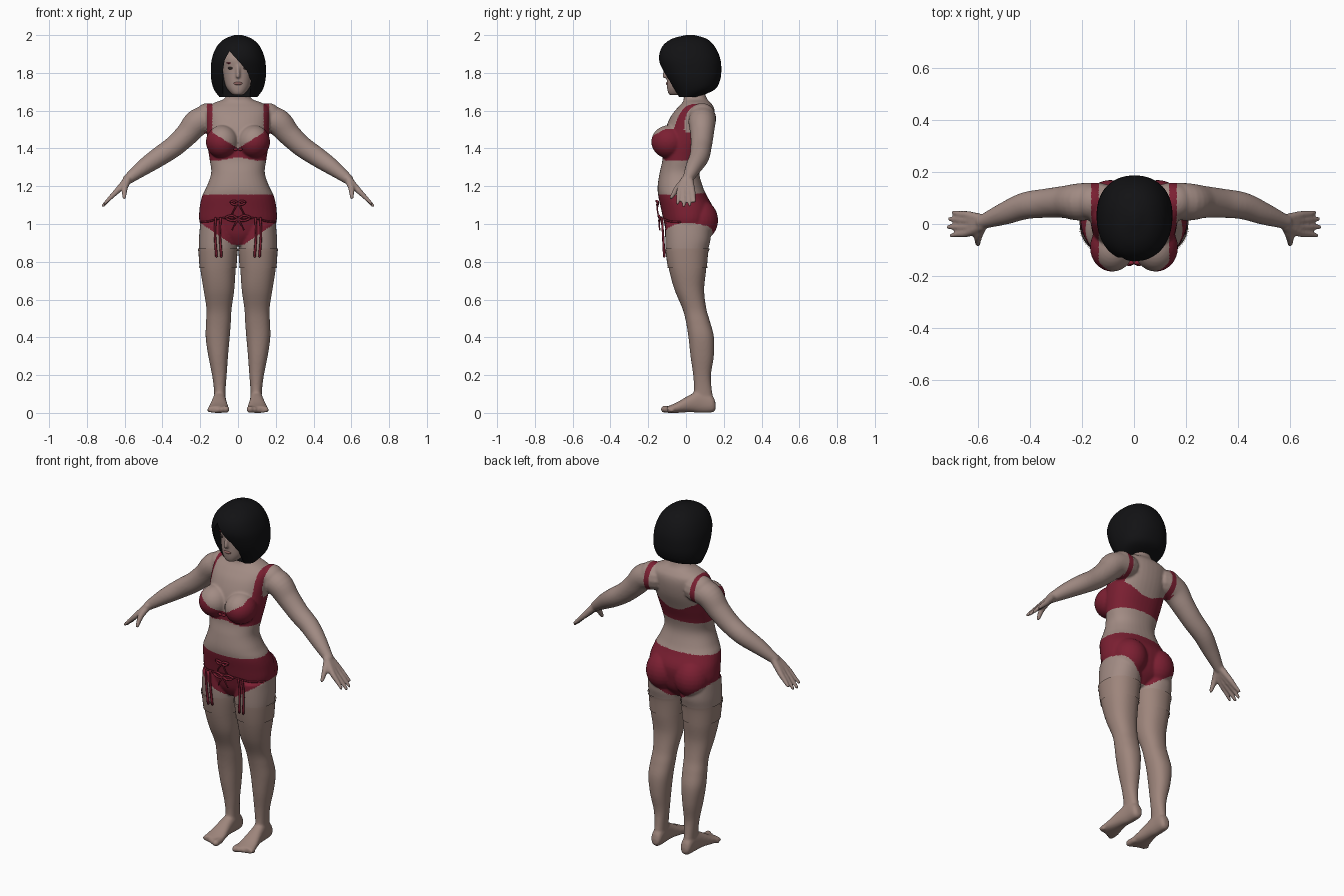
import bpy, bmesh, math
from mathutils import Vector, Matrix

if "Cube" in bpy.data.objects:
    bpy.data.objects.remove(bpy.data.objects["Cube"])


def material(name, rgb):
    m = bpy.data.materials.new(name)
    m.use_nodes = True
    m.diffuse_color = (*rgb, 1)
    m.node_tree.nodes["Principled BSDF"].inputs["Base Color"].default_value = (*rgb, 1)
    return m


SKIN = material("skin", (0.36, 0.26, 0.23))
STOCKING = material("stocking", (0.34, 0.235, 0.2))
RED = material("red_lace", (0.2, 0.014, 0.032))
HAIR = material("black_hair", (0.006, 0.006, 0.007))
LIPS = material("lips", (0.28, 0.13, 0.12))
EYES = material("dark_eyes", (0.03, 0.02, 0.02))


def smooth_rows(rows, sub=5):
    """Catmull-Rom interpolation between rows of numbers."""
    out = []
    for i in range(len(rows) - 1):
        a, b, c, d = (rows[max(0, min(len(rows) - 1, i + k))] for k in (-1, 0, 1, 2))
        for s in range(sub):
            t = s / sub
            out.append([0.5 * (2 * q + (r - p) * t + (2 * p - 5 * q + 4 * r - w) * t * t
                               + (3 * q - p - 3 * r + w) * t ** 3) for p, q, r, w in zip(a, b, c, d)])
    return out + [list(rows[-1])]


def skin_rings(bm, rings, caps=True):
    loops = [[bm.verts.new(p) for p in ring] for ring in rings]
    n = len(loops[0])
    for a, b in zip(loops, loops[1:]):
        for i in range(n):
            bm.faces.new((a[i], a[(i + 1) % n], b[(i + 1) % n], b[i]))
    if caps:
        bm.faces.new(loops[0][::-1])
        bm.faces.new(loops[-1])


def loft(bm, rows, axis="z", n=40, power=0.9, grow=0.0, caps=True):
    """Rows are: position, low and high of first width, low and high of second."""
    rings = []
    for t, a0, a1, b0, b1 in smooth_rows(rows):
        ring = []
        for i in range(n):
            c, s = math.cos(math.tau * i / n), math.sin(math.tau * i / n)
            a = (a0 + a1) / 2 + ((a1 - a0) / 2 + grow) * math.copysign(abs(c) ** power, c)
            b = (b0 + b1) / 2 + ((b1 - b0) / 2 + grow) * math.copysign(abs(s) ** power, s)
            ring.append((a, b, t) if axis == "z" else (a, t, b))
        rings.append(ring)
    skin_rings(bm, rings, caps)


def tube(bm, points, n=14):
    """Points are: x, y, z, radius. Both ends are rounded."""
    rows = smooth_rows(points)
    rings = []
    for i, row in enumerate(rows):
        d = Vector(rows[min(i + 1, len(rows) - 1)][:3]) - Vector(rows[max(i - 1, 0)][:3])
        q = d.to_track_quat("Z", "Y")
        rings.append([Vector(row[:3]) + q @ Vector((row[3] * math.cos(math.tau * k / n),
                      row[3] * math.sin(math.tau * k / n), 0)) for k in range(n)])
    skin_rings(bm, rings)
    for row in (rows[0], rows[-1]):
        ball(bm, row[:3], (row[3],) * 3, 12)


def ball(bm, centre, radii, n=28):
    bmesh.ops.create_uvsphere(bm, u_segments=n, v_segments=n // 2, radius=1,
                              matrix=Matrix.Translation(centre) @ Matrix.Diagonal((*radii, 1)))


def mirror(bm):
    geom = bm.verts[:] + bm.edges[:] + bm.faces[:]
    new = bmesh.ops.duplicate(bm, geom=geom)["geom"]
    for v in new:
        if isinstance(v, bmesh.types.BMVert):
            v.co.x *= -1


def finish(bm, name, *mats):
    bmesh.ops.recalc_face_normals(bm, faces=bm.faces)
    mesh = bpy.data.meshes.new(name)
    bm.to_mesh(mesh)
    bm.free()
    ob = bpy.data.objects.new(name, mesh)
    bpy.context.collection.objects.link(ob)
    for m in mats:
        mesh.materials.append(m)
    mesh.shade_smooth()
    return ob


def apply(ob, kind, **settings):
    mod = ob.modifiers.new(kind.lower(), kind)
    for key, value in settings.items():
        setattr(mod, key, value)
    bpy.context.view_layer.objects.active = ob
    bpy.ops.object.modifier_apply(modifier=mod.name)


# Body: limbs on the left side, mirrored, then torso and head, fused together
bm = bmesh.new()
leg = [(1.0, .02, .2, -.11, .13), (.92, .006, .207, -.11, .13), (.85, .006, .206, -.105, .115),
       (.75, .013, .198, -.088, .106), (.65, .02, .182, -.06, .096), (.55, .034, .167, -.018, .108),
       (.48, .038, .169, 0, .128), (.4, .044, .171, .013, .148), (.3, .053, .157, .024, .147),
       (.2, .06, .137, .038, .132), (.12, .066, .127, .042, .137), (.05, .066, .125, .03, .15)]
loft(bm, leg)
loft(bm, [(.157, .08, .11, .02, .05), (.14, .066, .126, .003, .09), (.08, .064, .13, 0, .12),
          (.02, .06, .14, .004, .095), (-.05, .05, .155, 0, .055), (-.1, .048, .163, 0, .034)], "y")
for i in range(5):  # toes
    r = .019 - .002 * i
    tube(bm, [(.066 + .021 * i, -.07, .02, r), (.064 + .022 * i, -.115 + .01 * i, r, r)])
ball(bm, (.092, .07, 1.02), (.098, .1, .11))
ball(bm, (.084, -.09, 1.435), (.086, .094, .088))
ball(bm, (.16, .085, 1.57), (.07, .07, .07))
tube(bm, [(.13, .09, 1.56, .07), (.21, .085, 1.54, .072), (.27, .085, 1.475, .062), (.34, .08, 1.41, .056),
          (.42, .07, 1.355, .052), (.5, .04, 1.3, .043), (.585, .008, 1.235, .027)], 24)
for knuckle, tip in ((.034, (.695, .045, 1.12)), (.012, (.712, .02, 1.1)),
                     (-.012, (.715, -.012, 1.097)), (-.034, (.705, -.045, 1.11))):
    tube(bm, [(.585, knuckle * .4 + .005, 1.235, .02), (.64, knuckle, 1.175, .016), (.675, (knuckle + tip[1]) / 2, 1.14, .012), (*tip, .009)])
tube(bm, [(.585, -.005, 1.23, .02), (.6, -.045, 1.19, .017), (.602, -.078, 1.14, .01)])
mirror(bm)
loft(bm, [(z, -w, w, f, b) for z, w, f, b in (
    (.885, .03, -.07, .07), (.94, .14, -.1, .12), (1.0, .2, -.115, .14), (1.08, .204, -.132, .145),
    (1.15, .189, -.147, .11), (1.2, .165, -.15, .088), (1.27, .142, -.14, .07), (1.34, .15, -.125, .08),
    (1.42, .162, -.125, .11), (1.5, .167, -.11, .14), (1.57, .17, -.08, .152), (1.615, .165, -.045, .148),
    (1.642, .125, -.02, .13), (1.662, .075, -.012, .112), (1.7, .055, -.015, .1), (1.8, .055, -.02, .09))])
loft(bm, [(z, -w, w, f, b) for z, w, f, b in (
    (1.682, .02, -.08, -.04), (1.69, .036, -.093, 0), (1.72, .06, -.1, .04), (1.76, .074, -.102, .08),
    (1.82, .084, -.102, .1), (1.88, .09, -.105, .12), (1.94, .07, -.07, .1))])
tube(bm, [(0, -.1, 1.84, .009), (0, -.108, 1.815, .01), (0, -.114, 1.783, .012)])
body = finish(bm, "body", SKIN, STOCKING, RED)
apply(body, "REMESH", mode="VOXEL", voxel_size=.006)
apply(body, "SMOOTH", factor=.5, iterations=6)
body.data.materials.clear()
for m in (SKIN, STOCKING, RED):
    body.data.materials.append(m)


# Colour the stockings, briefs, bra cups, back band and shoulder straps
def cloth(c):
    x, y, z = abs(c.x), c.y, c.z
    if z < .86 and x < .3:
        return 1
    if x < .22 and .89 + .68 * max(0, x - .03) < z < 1.155 + .1 * max(0, y):
        return 2
    top = 1.4 + .62 * x if y < 0 else 1.415 + .5 * max(0, x - .03)
    if x < .178 and 1.335 + .2 * max(0, .1 - x) * (y < 0) < z < min(top, 1.5):
        return 2
    return 2 if abs(x - .15) < .014 and z > 1.46 else 0


for p in body.data.polygons:
    p.material_index = cloth(p.center)
body.data.shade_smooth()

# Stocking tops
bm = bmesh.new()
for low, high, grow in ((.77, .865, .003), (.855, .87, .006), (.765, .777, .005)):
    part = [r for r in smooth_rows(leg, 24) if low <= r[0] <= high]
    loft(bm, part[::3] + part[-1:], grow=grow, caps=False)
mirror(bm)
finish(bm, "stocking_tops", STOCKING)

# Garter straps and ribbon bows
bm = bmesh.new()
for x in (.092, .118):
    tube(bm, [(x, -.128, 1.03, .006), (x + .004, -.122, .95, .006), (x - .004, -.115, .83, .007)], 8)
for z, size in ((1.025, 1), (1.11, .6)):
    y = -.138 if z < 1.1 else -.148
    tube(bm, [(0, y, z, .006), (.03 * size, y - .008, z + .02 * size, .006),
              (.065 * size, y, z + .008 * size, .006), (.03 * size, y - .005, z - .008, .006), (0, y, z, .007)], 8)
    tube(bm, [(0, y, z, .006), (.018, y - .004, z - .03, .004), (.03, y, z - .055, .004)], 8)
tube(bm, [(0, -.131, 1.035, .005), (.09, -.123, 1.03, .005), (.15, -.088, 1.015, .005), (.197, -.03, 1.01, .005)], 8)
mirror(bm)
finish(bm, "garter_straps_and_bows", RED)

# Small bow between the cups
bm = bmesh.new()
ball(bm, (.012, -.15, 1.395), (.013, .008, .008), 12)
mirror(bm)
finish(bm, "bra_bow", RED)

# Face details
bm = bmesh.new()
ball(bm, (.036, -.087, 1.825), (.018, .012, .008), 16)
mirror(bm)
finish(bm, "eyes", EYES)
bm = bmesh.new()
ball(bm, (.038, -.086, 1.852), (.024, .012, .005), 16)
mirror(bm)
finish(bm, "eye_shadow", RED)
bm = bmesh.new()
ball(bm, (0, -.096, 1.744), (.024, .011, .009), 16)
finish(bm, "mouth", LIPS)

# Bobbed hair with the face opening cut out under a swept fringe
bm = bmesh.new()
loft(bm, [(z, -w + .002, w + .002, f, b) for z, w, f, b in (
    (1.672, .1, -.045, .06), (1.71, .128, -.07, .15), (1.76, .143, -.1, .18), (1.82, .146, -.128, .187),
    (1.88, .139, -.143, .18), (1.94, .114, -.125, .152), (1.98, .073, -.075, .11), (2.0, .02, 0, .045))], n=64)
hair = finish(bm, "hair", HAIR)
bm = bmesh.new()
outline = [(-.075, 1.6), (-.082, 1.8), (-.07, 1.87), (-.045, 1.915), (0, 1.865),
           (.045, 1.815), (.068, 1.76), (.06, 1.6)]
skin_rings(bm, [[(x, y, z) for x, z in outline] for y in (-.2, -.03)])
cutter = finish(bm, "face_opening_cutter")
cutter.hide_render = True
apply(hair, "BOOLEAN", operation="DIFFERENCE", object=cutter, solver="EXACT")
bpy.data.objects.remove(cutter)
bpy.ops.object.select_all(action="DESELECT")
hair.select_set(True)
bpy.context.view_layer.objects.active = hair
bpy.ops.object.shade_smooth_by_angle(angle=math.radians(40))
